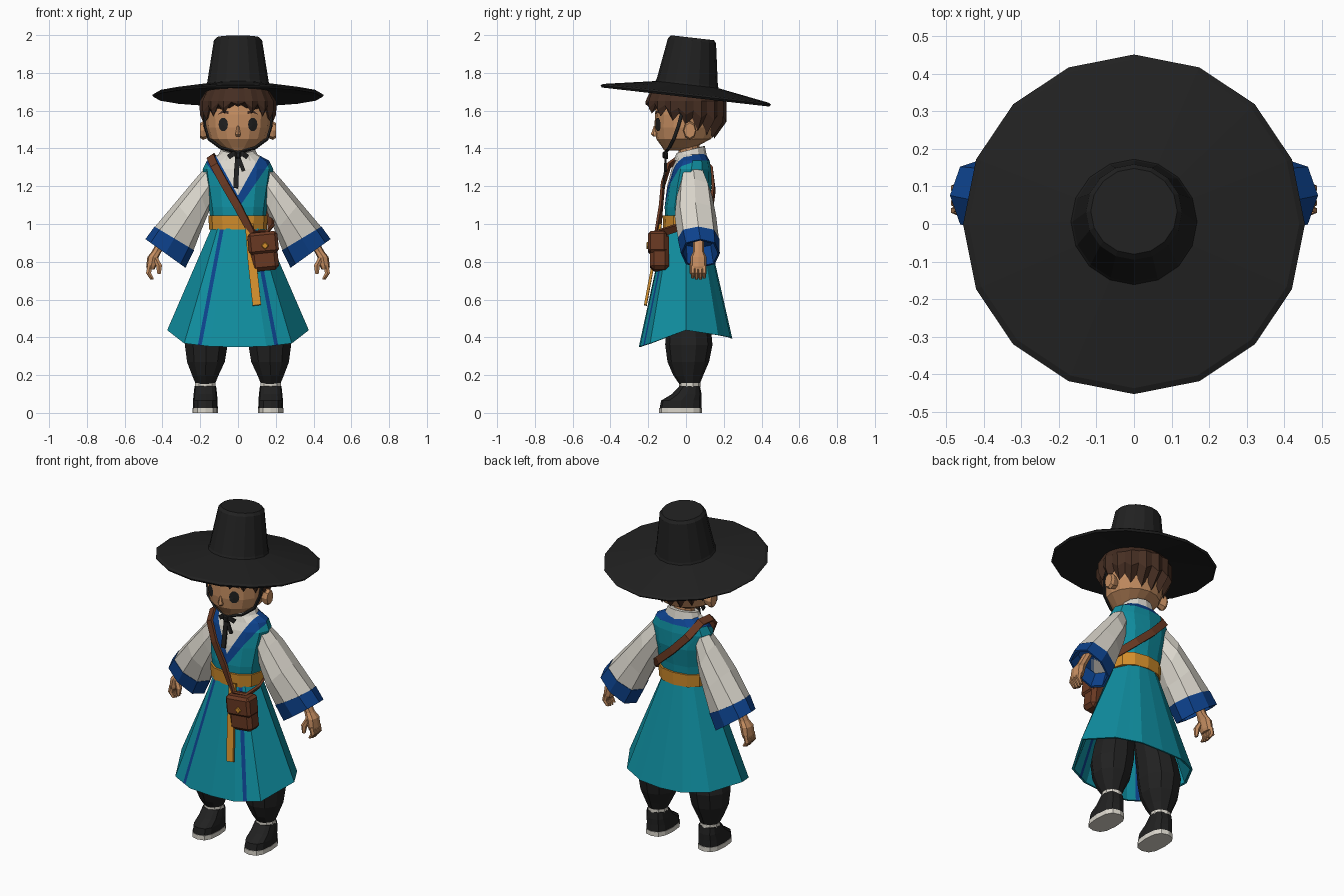
import bpy, bmesh, math
from mathutils import Vector, Matrix
from mathutils.bvhtree import BVHTree

if "Cube" in bpy.data.objects:
    bpy.data.objects.remove(bpy.data.objects["Cube"])

def material(name, rgb):
    m = bpy.data.materials.new(name)
    m.diffuse_color = (*rgb, 1)
    m.use_nodes = True
    m.node_tree.nodes["Principled BSDF"].inputs["Base Color"].default_value = m.diffuse_color
    return m

BLACK = material("black cloth", (.015, .015, .015))
TEAL = material("teal cloth", (.005, .27, .35))
BLUE = material("blue trim", (.004, .055, .27))
CREAM = material("cream cloth", (.70, .67, .60))
SKIN = material("skin", (.56, .27, .12))
HAIR = material("brown hair", (.06, .027, .016))
LEATHER = material("leather", (.14, .04, .016))
GOLD = material("gold cloth", (.65, .27, .025))

def finish(name, bm, mats, cuts=(), rule=None):
    """Cut along planes, colour faces by rule, make the object."""
    for co, no in cuts:
        bmesh.ops.bisect_plane(bm, geom=bm.verts[:] + bm.edges[:] + bm.faces[:], dist=1e-5,
                               plane_co=co, plane_no=no)
    bmesh.ops.recalc_face_normals(bm, faces=bm.faces)
    if rule:
        for f in bm.faces:
            f.material_index = rule(f.calc_center_median())
    me = bpy.data.meshes.new(name)
    bm.to_mesh(me)
    bm.free()
    for m in mats:
        me.materials.append(m)
    ob = bpy.data.objects.new(name, me)
    bpy.context.collection.objects.link(ob)
    return ob

def ring(n, x, y, z, rx, ry, p=1.0):
    """Horizontal ellipse, p < 1 makes it boxier; starts at the front."""
    f = lambda v: math.copysign(abs(v) ** p, v)
    return [(x + rx * f(math.sin(a)), y - ry * f(math.cos(a)), z)
            for a in (2 * math.pi * i / n for i in range(n))]

def loft(name, rings, mats, caps=True, closed=False, **kw):
    bm = bmesh.new()
    vs = [[bm.verts.new(p) for p in r] for r in rings]
    n = len(vs[0])
    for a, b in list(zip(vs, vs[1:])) + ([(vs[-1], vs[0])] if closed else []):
        for i in range(n):
            j = (i + 1) % n
            bm.faces.new((a[i], a[j], b[j], b[i]))
    if caps and not closed:
        bm.faces.new(vs[0])
        bm.faces.new(vs[-1])
    return finish(name, bm, mats, **kw)

def ribbon(name, path, width, thick, mat, centre, closed=False):
    """Flat band along a path, facing away from centre."""
    P = [Vector(p) for p in path]
    n, rings = len(P), []
    for i, p in enumerate(P):
        a, b = (P[i - 1], P[(i + 1) % n]) if closed else (P[max(i - 1, 0)], P[min(i + 1, n - 1)])
        t = (b - a).normalized()
        out = p - Vector(centre)
        out = (out - t * out.dot(t)).normalized()
        w = t.cross(out) * width / 2
        o = out * thick / 2
        rings.append([p - w - o, p + w - o, p + w + o, p - w + o])
    return loft(name, rings, [mat], closed=closed)

def box(name, centre, size, mat, tilt=0, bevel=.012):
    bm = bmesh.new()
    bmesh.ops.create_cube(bm, size=1)
    bmesh.ops.scale(bm, vec=size, verts=bm.verts)
    bmesh.ops.bevel(bm, geom=bm.edges[:], offset=bevel, segments=1, affect='EDGES')
    bm.transform(Matrix.Translation(centre) @ Matrix.Rotation(tilt, 4, 'Y'))
    return finish(name, bm, [mat])

# Hat: lathed profile, tipped back
tip = Matrix.Translation((0, 0, 1.69)) @ Matrix.Rotation(math.radians(-6.5), 4, 'X') @ Matrix.Translation((0, 0, -1.69))
profile = [(.15, 1.705), (.446, 1.672), (.455, 1.683), (.44, 1.692), (.168, 1.738), (.163, 1.75), (.128, 1.972), (.115, 1.988)]
loft("wide_brim_hat", [[tip @ Vector(p) for p in ring(16, 0, 0, z, r, r)] for r, z in profile], [BLACK])

# Head, neck, ears, nose
head = loft("head", [ring(16, 0, cy, z, rx, ry) for z, rx, ry, cy in (
    (1.388, .04, .04, -.075), (1.405, .085, .085, -.04), (1.45, .148, .145, -.012), (1.51, .167, .163, -.003),
    (1.58, .172, .165, 0), (1.65, .168, .165, .01), (1.70, .14, .14, .01))], [SKIN])
loft("neck", [ring(10, 0, .02, 1.3, .065, .06), ring(10, 0, .015, 1.45, .058, .055)], [SKIN])
loft("nose", [ring(6, 0, -.16, z, rx, ry) for z, rx, ry in ((1.463, .012, .012), (1.475, .016, .026), (1.52, .006, .01))], [SKIN])
for s, side in ((1, "left"), (-1, "right")):
    loft(side + "_ear", [[(s * x, .02 + ry * math.sin(k * math.pi / 4), 1.495 + rz * math.cos(k * math.pi / 4))
         for k in range(8)] for x, ry, rz in ((.15, .025, .035), (.185, .035, .05), (.2, .03, .04))], [SKIN])

# Eyes and brows: thin plates laid on the face
tree = BVHTree.FromObject(head, bpy.context.evaluated_depsgraph_get())
def plate(name, centre, outline, mat, lift):
    bm = bmesh.new()
    put = lambda x, z: bm.verts.new(tree.ray_cast(Vector((x, -1, z)), Vector((0, 1, 0)))[0] + Vector((0, -lift, 0)))
    c, vs = put(*centre), [put(*p) for p in outline]
    for i, v in enumerate(vs):
        bm.faces.new((c, v, vs[(i + 1) % len(vs)]))
    return finish(name, bm, [mat])
for s, side in ((1, "left"), (-1, "right")):
    plate(side + "_eye", (s * .078, 1.527), [(s * .078 + .025 * math.cos(k * math.pi / 5), 1.527 + .037 * math.sin(k * math.pi / 5))
          for k in range(10)], BLACK, .006)
    plate(side + "_brow", (s * .08, 1.595), [(s * x, z) for x, z in ((.05, 1.582), (.08, 1.588), (.11, 1.578), (.08, 1.602), (.05, 1.597))], HAIR, .006)

# Hair: shell with a jagged hem, high in front and low at the back
N = 32
def hair_ring(level):
    pts = []
    for i in range(N):
        a = 2 * math.pi * i / N
        b = (1 - math.cos(a)) / 2
        hem = 1.615 - .14 * b + (.028 if i % 2 else -.025) + (.03 if i == 0 else 0)
        lump = 1.03 if i % 2 == 0 else .97
        rx, ry, z = ((.17, .18, None), (.198 * lump, .208 * lump, 1.65),
                     (.196 * lump, .207 * lump, hem * .55 + 1.65 * .45),
                     (.19 - .03 * b, .198 - .05 * b, hem), (.165 - .02 * b, .165 - .02 * b, hem + .03))[level]
        y = -ry * math.cos(a)
        pts.append((rx * math.sin(a), y, 1.70 - .11 * y if z is None else z))
    return pts
loft("hair", [hair_ring(k) for k in range(5)], [HAIR])

# Hat strings and bow
ribbon("hat_strings", [(-.178, .0, 1.67), (-.176, -.04, 1.52), (-.155, -.065, 1.45), (-.09, -.09, 1.402), (0, -.11, 1.378),
       (.09, -.09, 1.402), (.155, -.065, 1.45), (.176, -.04, 1.52), (.178, 0, 1.67)], .016, .01, BLACK, (0, 0, 1.52))
box("bow_knot", (0, -.11, 1.365), (.03, .03, .035), BLACK, bevel=.006)
for name, path, w in (("bow_loops", [(-.05, -.1, 1.355), (-.025, -.112, 1.372), (0, -.11, 1.362), (.025, -.112, 1.372), (.05, -.1, 1.355)], .026),
                      ("bow_long_tail", [(0, -.108, 1.37), (-.008, -.112, 1.28), (-.012, -.122, 1.19)], .026),
                      ("bow_short_tail", [(0, -.108, 1.36), (.03, -.106, 1.28)], .02)):
    ribbon(name, path, w, .01, BLACK, (0, 2, 1.3))

# Tunic top: V neckline cut into the front
cuts = [((0, 0, 1.335), (0, 0, 1))]
for s in (1, -1):
    cuts += [((0, 0, 1.08), (-1.45 * s, 0, 1)), ((0, 0, 1.15), (-1.8 * s, 0, 1))]
def tunic_rule(c):
    if c.y < .03 and c.z > 1.15 + 1.8 * abs(c.x):
        return 2
    return 1 if c.z > 1.335 or (c.y < .03 and c.z > 1.08 + 1.45 * abs(c.x)) else 0
loft("tunic_top", [ring(12, 0, cy, z, rx, ry, .9) for z, rx, ry, cy in (
    (.98, .14, .108, 0), (1.09, .155, .115, .002), (1.2, .172, .118, .018), (1.29, .187, .105, .028),
    (1.335, .165, .09, .035), (1.37, .1, .075, .03))], [TEAL, BLUE, CREAM], cuts=cuts, rule=tunic_rule)
collar = lambda z, rx, ry, dip: [(x, y, z + dip * (y - .03) / ry) for x, y, z in ring(12, 0, .025, z, rx, ry)]
loft("collar", [collar(1.335, .12, .09, .0), collar(1.395, .09, .075, .018), collar(1.395, .075, .06, .018)], [CREAM])

# Belt and hanging tail
loft("belt", [ring(12, 0, 0, z, rx, ry, .9) for z, rx, ry in ((.97, .153, .12), (1.045, .157, .124))], [GOLD])
ribbon("belt_tail", [(.06, -.135, 1.0), (.075, -.172, .8), (.1, -.215, .57)], .045, .014, GOLD, (.1, 2, .8))

# Flared skirt: hollow, with two stripes cut into the front
half = [(0, -.25, .348), (.15, -.243, .352), (.285, -.19, .368), (.375, 0, .438), (.275, .17, .412), (.14, .235, .4), (0, .245, .395)]
hem = half + [(-x, y, z) for x, y, z in half[-2:0:-1]]
def skirt_ring(f, k):
    return [(x * k * (1 + f * (.38 - 1)), y * k * (1 + f * (.46 - 1)), z + f * (.975 - z)) for x, y, z in hem]
cuts = [((s * .09 + o, 0, .95), (1, 0, s * .19)) for s in (1, -1) for o in (-.01, .01)]
loft("skirt", [skirt_ring(1, 1), skirt_ring(0, 1), skirt_ring(0, .96), skirt_ring(1, .9)], [TEAL, BLUE], closed=True, cuts=cuts,
     rule=lambda c: int(c.y < -.05 and abs(abs(c.x) - .09 - .19 * (.95 - c.z)) < .0101))

# Sleeves, cuffs, hands, legs and shoes, mirrored
def arm_ring(s, up, lo, y, hd, k=1.0, n=8):
    cx, cz, ux, uz = (up[0] + lo[0]) / 2, (up[1] + lo[1]) / 2, (up[0] - lo[0]) / 2, (up[1] - lo[1]) / 2
    out = []
    for i in range(n):
        a = 2 * math.pi * i / n
        c, d = math.copysign(abs(math.cos(a)) ** .85, math.cos(a)) * k, math.copysign(abs(math.sin(a)) ** .85, math.sin(a)) * k
        out.append((s * (cx + ux * c), y + hd * d, cz + uz * c))
    return out

for s, side in ((1, "left"), (-1, "right")):
    end = ((.49, .92), (.278, .768), .076, .103)
    edge = ((.44, .985), (.235, .862), .066, .108)
    loft(side + "_sleeve", [arm_ring(s, *r) for r in (((.145, 1.33), (.12, 1.14), .035, .06), ((.225, 1.24), (.16, 1.05), .045, .095),
         ((.33, 1.115), (.197, .96), .05, .11), edge)], [CREAM])
    loft(side + "_cuff", [arm_ring(s, *edge, 1.02), arm_ring(s, *end), arm_ring(s, *end, .9), arm_ring(s, *edge, .8)], [BLUE])
    loft(side + "_hand", [ring(8, s * x, y, z, rx, ry, .8) for x, y, z, rx, ry in (
        (.39, .066, .93, .026, .028), (.43, .066, .855, .026, .028), (.45, .066, .825, .03, .042),
        (.46, .066, .775, .026, .043), (.462, .066, .76, .02, .04))], [SKIN])
    for k in range(4):
        y = .036 + .02 * k
        loft(side + "_finger_%d" % (k + 1), [ring(6, s * x, y, z, r, r * .8) for x, z, r in (
            (.465, .78, .016), (.474, .74, .015), (.455, .703 + .006 * abs(k - 1.5), .01))], [SKIN])
    loft(side + "_thumb", [ring(6, s * x, y, z, r, r) for x, y, z, r in (
        (.44, .045, .825, .016), (.418, .035, .78, .018), (.418, .03, .735, .01))], [SKIN])
    loft(side + "_trouser_leg", [ring(10, s * x, cy, z, rx, ry) for z, x, cy, rx, ry in (
        (.145, .173, .02, .05, .05), (.2, .173, .012, .074, .08), (.27, .17, .012, .105, .11), (.36, .168, .015, .119, .125),
        (.45, .155, .012, .112, .12), (.62, .115, 0, .09, .1))], [BLACK])
    loft(side + "_ankle_band", [ring(10, s * .173, .02, z, .058, .056) for z in (.137, .157)], [CREAM])
    loft(side + "_shoe", [ring(12, s * .173, cy, z, rx, ry, .75) for z, cy, rx, ry in (
        (.026, -.028, .066, .111), (.065, -.025, .065, .107), (.1, .004, .062, .078), (.142, .02, .057, .054))], [BLACK])
    loft(side + "_sole", [ring(12, s * .173, -.028, z, .068, .114, .75) for z in (0, .027)], [CREAM])

# Satchel with flap, button and shoulder strap
box("satchel", (.137, -.14, .85), (.145, .1, .195), LEATHER, -.1, .02)
box("satchel_flap", (.133, -.152, .9), (.16, .1, .115), LEATHER, -.1, .015)
box("satchel_button", (.143, -.203, .885), (.03, .012, .03), GOLD, .7, .004)
ribbon("satchel_strap", [(.075, -.15, .95), (.0, -.133, 1.09), (-.07, -.122, 1.21), (-.125, -.09, 1.31), (-.145, -.03, 1.355), (-.14, .06, 1.36),
       (-.105, .135, 1.29), (-.01, .147, 1.19), (.09, .135, 1.1), (.17, .05, 1.03), (.175, -.05, .98), (.15, -.14, .95)],
       .042, .014, LEATHER, (0, .02, 1.15), closed=True)
